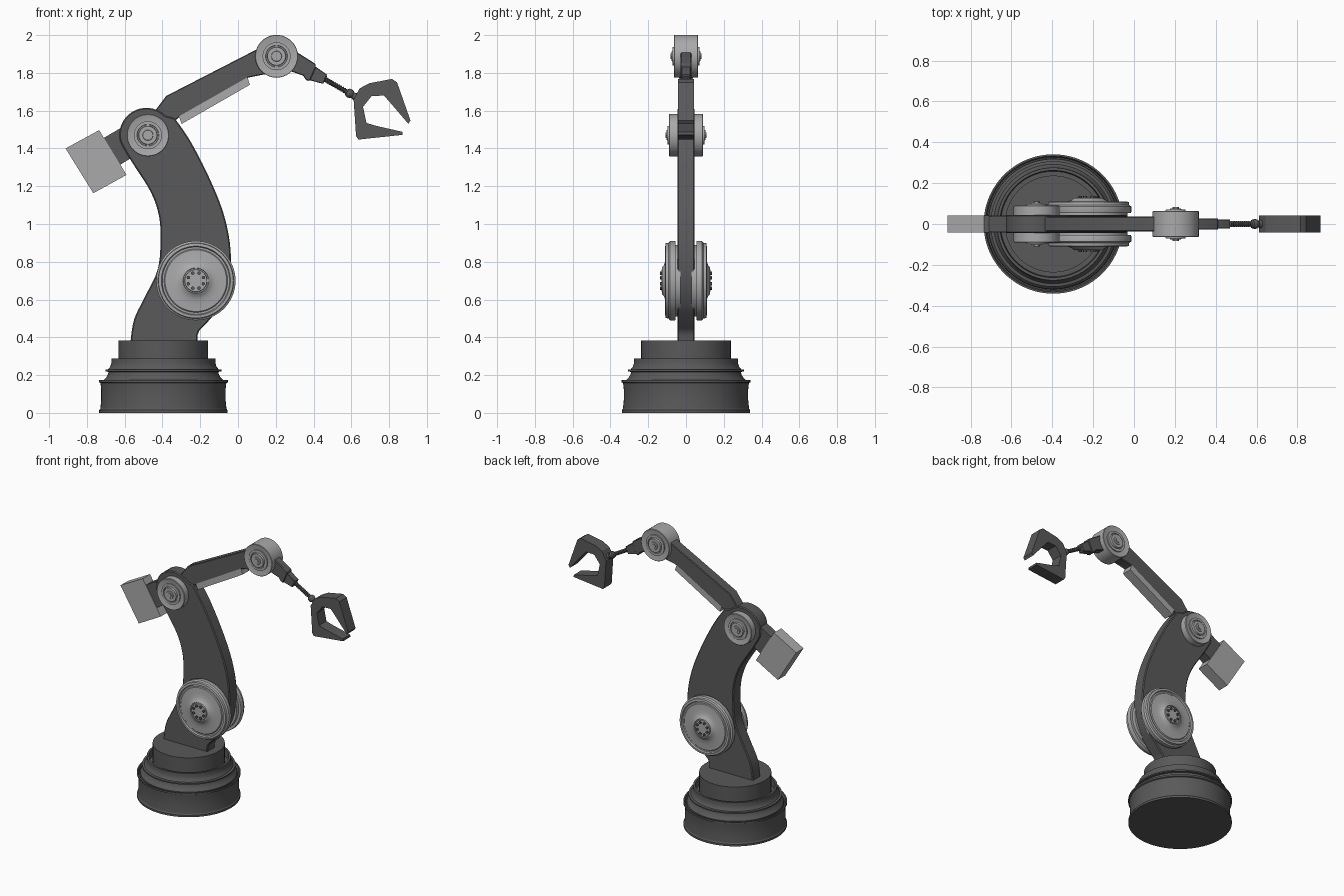
import bpy, bmesh, math
from mathutils import Vector

if "Cube" in bpy.data.objects:
    bpy.data.objects.remove(bpy.data.objects["Cube"])


def material(name, v):
    m = bpy.data.materials.new(name)
    m.diffuse_color = (v, v, v, 1)
    m.use_nodes = True
    m.node_tree.nodes["Principled BSDF"].inputs["Base Color"].default_value = m.diffuse_color
    return m


DARK = material("dark_grey", 0.10)
LIGHT = material("light_grey", 0.40)


def finish(bm, name, mat, smooth=True):
    bmesh.ops.recalc_face_normals(bm, faces=bm.faces)
    me = bpy.data.meshes.new(name)
    bm.to_mesh(me)
    bm.free()
    me.materials.append(mat)
    ob = bpy.data.objects.new(name, me)
    bpy.context.collection.objects.link(ob)
    if smooth:
        bpy.ops.object.select_all(action='DESELECT')
        ob.select_set(True)
        bpy.context.view_layer.objects.active = ob
        bpy.ops.object.shade_smooth_by_angle(angle=math.radians(30))
    return ob


def lathe(name, profile, origin, axis, mat, n=64):
    """Revolve (radius, height) points about an axis through origin."""
    bm = bmesh.new()
    q = Vector((0, 0, 1)).rotation_difference(Vector(axis))
    o = Vector(origin)
    rings = []
    for r, h in profile:
        k = 1 if r == 0 else n
        rings.append([bm.verts.new(o + q @ Vector((r * math.cos(2 * math.pi * i / n),
                                                   r * math.sin(2 * math.pi * i / n), h)))
                      for i in range(k)])
    for a, b in zip(rings, rings[1:]):
        for i in range(n):
            j = (i + 1) % n
            if len(a) == 1:
                bm.faces.new((a[0], b[i], b[j]))
            elif len(b) == 1:
                bm.faces.new((a[i], a[j], b[0]))
            else:
                bm.faces.new((a[i], a[j], b[j], b[i]))
    return finish(bm, name, mat)


def plate(name, outline, half, mat, bevel=0.0):
    """Extrude an xz outline symmetrically in y."""
    bm = bmesh.new()
    f = [bm.verts.new((x, -half, z)) for x, z in outline]
    b = [bm.verts.new((x, half, z)) for x, z in outline]
    bm.faces.new(f)
    bm.faces.new(b[::-1])
    for i in range(len(f)):
        j = (i + 1) % len(f)
        bm.faces.new((f[i], f[j], b[j], b[i]))
    ob = finish(bm, name, mat)
    if bevel:
        m = ob.modifiers.new("edge", 'BEVEL')
        m.width, m.segments, m.limit_method = bevel, 1, 'ANGLE'
        m.angle_limit = math.radians(40)
    return ob


def curve(pts, steps=5):
    """Catmull-Rom through the points."""
    p = [Vector(pts[0])] + [Vector(v) for v in pts] + [Vector(pts[-1])]
    out = []
    for a, b, c, d in zip(p, p[1:], p[2:], p[3:]):
        for i in range(steps):
            t = i / steps
            out.append(0.5 * (2 * b + (c - a) * t + (2 * a - 5 * b + 4 * c - d) * t * t
                              + (3 * b - a - 3 * c + d) * t ** 3))
    return [tuple(v) for v in out] + [tuple(pts[-1])]


# Turntable base
lathe("base", [(0, 0), (.34, 0), (.34, .014), (.334, .022), (.329, .07), (.329, .12), (.333, .158),
               (.341, .162), (.341, .174), (.332, .174), (.326, .155), (.32, .155), (.318, .172),
               (.303, .187), (.293, .205), (.291, .217), (.307, .22), (.307, .229), (.292, .231),
               (.281, .245), (.276, .262), (.276, .287), (.262, .287), (.258, .24), (.237, .24),
               (.237, .382), (0, .382)], (-.395, 0, 0), (0, 0, 1), DARK, 96)

# Curved lower arm
left = curve([(-.57, .37), (-.55, .495), (-.49, .62), (-.425, .76), (-.41, .92), (-.42, 1.05),
              (-.465, 1.175), (-.56, 1.325), (-.605, 1.40)])
cap = [(-.485 + .143 * math.cos(math.radians(a)), 1.472 + .143 * math.sin(math.radians(a)))
       for a in range(195, 40, -10)]
right = curve([(-.335, 1.56), (-.25, 1.435), (-.15, 1.24), (-.075, 1.05), (-.04, .87),
               (-.045, .70), (-.085, .58), (-.14, .505), (-.205, .435)])
plate("lower_arm", left + cap + right + [(-.215, .41), (-.215, .37)], .045, DARK, .006)

# Upper arm with light underside panel
plate("upper_arm", [(-.45, 1.585), (-.38, 1.678), (.11, 1.93), (.2, 1.95), (.24, 1.85), (.2, 1.80),
                    (.128, 1.79), (.055, 1.775), (-.31, 1.567), (-.335, 1.545), (-.44, 1.42)],
      .037, DARK, .004)
plate("underside_panel", [(-.315, 1.575), (.05, 1.777), (.063, 1.737), (-.298, 1.53)], .037, LIGHT)

# Counterweight and its bracket
plate("counterweight_bracket", [(-.72, 1.45), (-.61, 1.515), (-.5, 1.5), (-.5, 1.39), (-.63, 1.31)],
      .037, DARK)
plate("counterweight", [(-.913, 1.40), (-.735, 1.497), (-.59, 1.26), (-.766, 1.163)], .042, LIGHT)

# Shoulder wheels, elbow discs and wrist caps on both sides
shoulder, elbow, wrist = (-.223, 0, .70), (-.477, 0, 1.47), (.204, 0, 1.888)
hub = [(.078, -.008), (.074, -.008), (.074, 0), (.058, 0), (.056, -.006), (.05, -.006),
       (.048, .008), (.028, .008), (.026, .012), (0, .012)]
for s, side in ((-1, "front"), (1, "back")):
    ax = (0, s, 0)
    lathe("shoulder_wheel_" + side,
          [(0, .03), (.19, .03), (.19, .055), (.208, .055), (.21, .06), (.21, .085), (.2, .092),
           (.198, .108), (.183, .11), (.178, .10), (.168, .10), (.163, .105), (.125, .107),
           (.1, .111), (.082, .117), (.072, .126), (.068, .128), (.066, .122), (.06, .122),
           (.058, .13), (0, .13)], shoulder, ax, LIGHT)
    for i in range(8):
        a = math.pi * (i + .5) / 4
        lathe(f"wheel_bolt_{side}_{i}", [(0, .12), (.009, .12), (.009, .138), (0, .138)],
              (shoulder[0] + .043 * math.cos(a), 0, shoulder[2] + .043 * math.sin(a)), ax, DARK, 12)
    lathe("elbow_disc_" + side, [(0, .03), (.112, .03), (.112, .088), (.109, .091)]
          + [(r, h + .091) for r, h in hub], elbow, ax, LIGHT)
    lathe("wrist_cap_" + side, [(0, 0), (.113, 0), (.113, .061), (.111, .063)]
          + [(r, h + .064) for r, h in hub], wrist, ax, LIGHT)
    for nm, c, h in (("elbow", elbow, .095), ("wrist", wrist, .068)):
        lathe(f"{nm}_bolt_{side}", [(0, h), (.016, h), (.016, h + .014), (0, h + .014)],
              c, ax, LIGHT, 6)

# Stepped wrist link
plate("wrist_link", [(.22, 1.93), (.315, 1.908), (.41, 1.848), (.412, 1.828), (.38, 1.757),
                     (.36, 1.762), (.345, 1.785), (.22, 1.83)], .028, DARK, .004)
plate("wrist_collar", [(.38, 1.84), (.412, 1.832), (.472, 1.79), (.45, 1.742), (.37, 1.764)],
      .023, DARK, .003)

# Ribbed shaft with end collar
start, end = Vector((.45, 0, 1.772)), Vector((.635, 0, 1.666))
d = end - start
prof = [(0, 0), (.02, 0), (.02, .014)]
for i in range(10):
    h = .016 + .012 * i
    prof += [(.011, h), (.014, h + .003), (.014, h + .008), (.011, h + .011)]
prof += [(.013, .142), (.021, .148), (.025, .162), (.021, .176), (.016, .182), (.02, .195),
         (.02, d.length), (0, d.length)]
lathe("shaft", prof, start, d.normalized(), DARK, 24)

# Two-jaw gripper
plate("gripper", [(.612, 1.66), (.644, 1.718), (.695, 1.745), (.815, 1.768), (.842, 1.75),
                  (.913, 1.548), (.902, 1.53), (.795, 1.655), (.772, 1.68), (.707, 1.677),
                  (.662, 1.62), (.68, 1.535), (.73, 1.52), (.87, 1.488), (.872, 1.472),
                  (.637, 1.447), (.625, 1.465)], .042, DARK)
